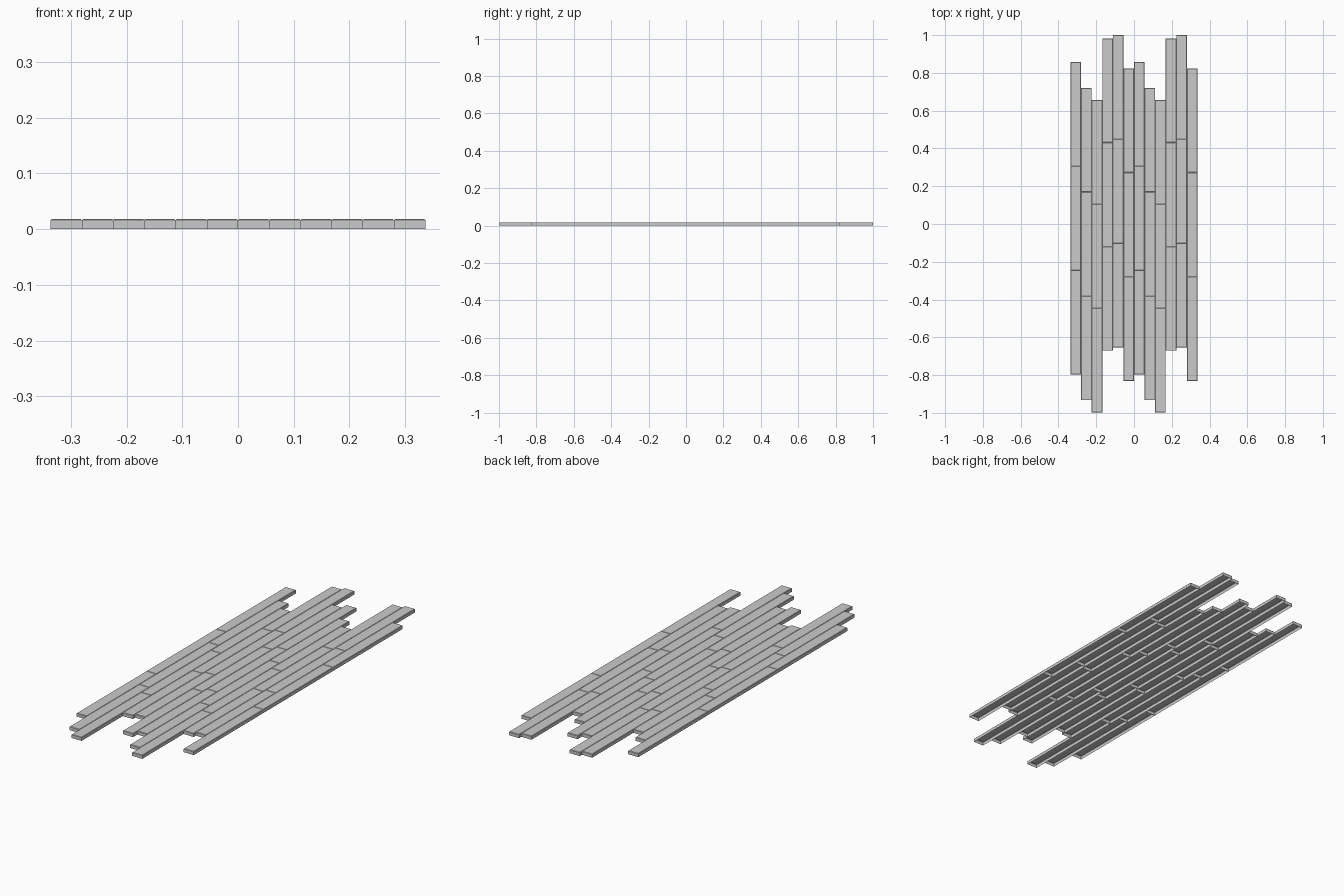
import bpy
import bmesh
from mathutils import Matrix

cube = bpy.data.objects.get("Cube")
if cube:
    bpy.data.objects.remove(cube, do_unlink=True)

WIDTH, LENGTH, HEIGHT = 0.056, 0.551, 0.018
EASED_EDGE = 0.002
PLANKS_PER_ROW = 3

# Back end of each row of planks; the pattern is laid twice across the floor
ROW_ENDS = [0.857, 0.72, 0.656, 0.982, 1.0, 0.823] * 2


def plank_mesh():
    """Hollow plank with an open underside and eased top edges."""
    bm = bmesh.new()
    size = Matrix.Diagonal((WIDTH, LENGTH, HEIGHT, 1))
    bmesh.ops.create_cube(bm, size=1, matrix=Matrix.Translation((0, 0, HEIGHT / 2)) @ size)
    bm.normal_update()
    bottom = [f for f in bm.faces if f.normal.z < -0.9]
    bmesh.ops.delete(bm, geom=bottom, context='FACES_ONLY')
    rim = [e for e in bm.edges if all(v.co.z > HEIGHT / 2 for v in e.verts)]
    bmesh.ops.bevel(bm, geom=rim, offset=EASED_EDGE, segments=1, affect='EDGES')
    mesh = bpy.data.meshes.new("plank")
    bm.to_mesh(mesh)
    bm.free()
    return mesh


# Staggered rows of planks laid end to end
mesh = plank_mesh()
for row, end in enumerate(ROW_ENDS):
    x = (row - (len(ROW_ENDS) - 1) / 2) * WIDTH
    for i in range(PLANKS_PER_ROW):
        plank = bpy.data.objects.new(f"plank_row{row + 1}_{i + 1}", mesh)
        plank.location = (x, end - (i + 0.5) * LENGTH, 0)
        bpy.context.collection.objects.link(plank)
